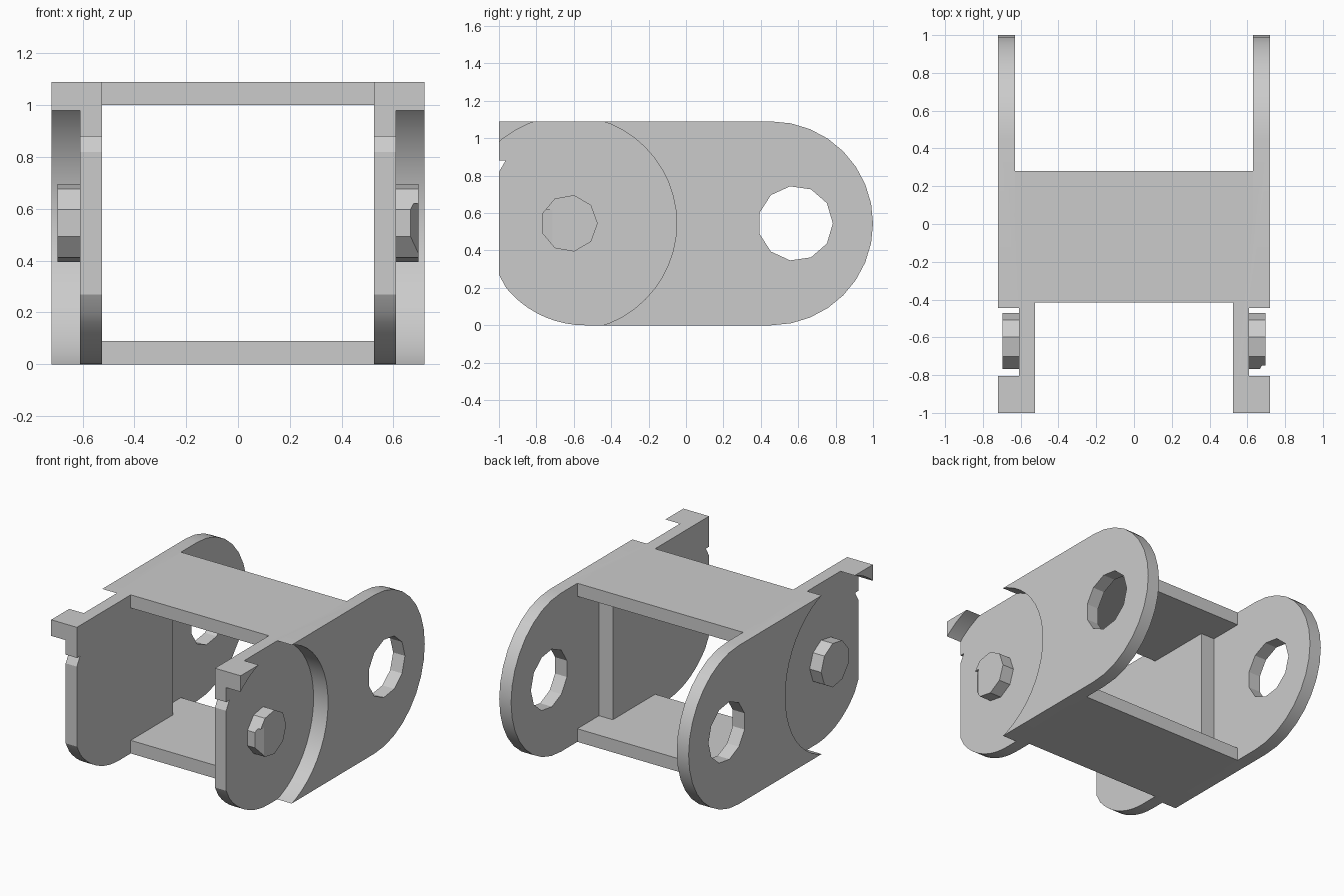
import bpy
import bmesh
from math import sin, cos, pi, radians
from mathutils import Vector

cube = bpy.data.objects.get("Cube")
if cube:
    bpy.data.objects.remove(cube)

HEIGHT = 1.09
MID = HEIGHT / 2
PEG_Y = -0.625

grey = bpy.data.materials.new("plain grey")
grey.use_nodes = True
colour = (0.6, 0.6, 0.6, 1)
grey.diffuse_color = colour
grey.node_tree.nodes["Principled BSDF"].inputs["Base Color"].default_value = colour


def arc(y, r, start, end, steps):
    """Points of an arc in the side plane, angles in degrees."""
    angles = [radians(start + (end - start) * i / steps) for i in range(steps + 1)]
    return [(y + r * cos(a), MID + r * sin(a)) for a in angles]


def ring(y, r, sides):
    return arc(y, r, 0, 360, sides)[:-1]


def prism(name, points, low, high, axis="x"):
    """Extrude a closed outline along x (points are y, z) or z (points are x, y)."""
    place = (lambda p, d: Vector((d, *p))) if axis == "x" else (lambda p, d: Vector((*p, d)))
    bm = bmesh.new()
    face = bm.faces.new([bm.verts.new(place(p, low)) for p in points])
    out = bmesh.ops.extrude_face_region(bm, geom=[face])
    verts = [v for v in out["geom"] if isinstance(v, bmesh.types.BMVert)]
    shift = place((0, 0), high - low)
    bmesh.ops.translate(bm, verts=verts, vec=shift)
    bmesh.ops.recalc_face_normals(bm, faces=bm.faces)
    mesh = bpy.data.meshes.new(name)
    bm.to_mesh(mesh)
    bm.free()
    mesh.materials.append(grey)
    obj = bpy.data.objects.new(name, mesh)
    bpy.context.collection.objects.link(obj)
    return obj


def cut(obj, cutters):
    """Subtract the cutters, bake the result and drop the cutters."""
    for c in cutters:
        c.hide_render = True
        mod = obj.modifiers.new("cut", "BOOLEAN")
        mod.operation = "DIFFERENCE"
        mod.solver = "EXACT"
        mod.object = c
    graph = bpy.context.evaluated_depsgraph_get()
    mesh = bpy.data.meshes.new_from_object(obj.evaluated_get(graph))
    obj.modifiers.clear()
    obj.data = mesh
    for c in cutters:
        bpy.data.objects.remove(c)


def smooth(obj):
    bpy.ops.object.select_all(action="DESELECT")
    obj.select_set(True)
    bpy.context.view_layer.objects.active = obj
    bpy.ops.object.shade_smooth_by_angle(angle=radians(25))


# Side walls: rounded outline with a square hook at the top front
front_y, rear_y, r = -0.54, 0.455, MID
lower = [p for p in arc(front_y, r, 270, 180, 16) if p[0] > -0.99]
upper = [p for p in arc(front_y, r, 180, 90, 16) if -0.99 < p[0] < -0.97]
outline = arc(rear_y, r, 90, -90, 16) + lower
outline += [(-1, 0.27), (-1, 0.82)] + upper
outline += [(-0.965, 0.88), (-1, 0.88), (-1, HEIGHT)]

for side, name in ((1, "left_wall"), (-1, "right_wall")):
    def slab(part, pts, a, b):
        return prism(part, pts, side * a, side * b)

    wall = slab(name, outline, 0.525, 0.72)
    recess = slab("recess_cutter", ring(PEG_Y, 0.575, 48), 0.61, 0.8)
    hole = slab("hole_cutter", ring(0.585, 0.2, 11), 0.4, 0.8)
    step = slab("step_cutter", [(0.045, -0.1), (1.1, -0.1), (1.1, 1.2), (0.045, 1.2)], 0.4, 0.63)
    cut(wall, [recess, hole, step])
    smooth(wall)

    # Pivot pegs; the left one has a small lead-in notch
    peg = slab(name.replace("wall", "peg"), ring(PEG_Y, 0.153, 9), 0.605, 0.697)
    if side == 1:
        notch = prism("notch_cutter", [(0.66, -0.78), (0.71, -0.78), (0.71, -0.69)], 0.35, 0.62, "z")
        cut(peg, [notch])

# Cross plates joining the walls, wider behind the wall step
half = [(0.525, -0.415), (0.525, 0.045), (0.63, 0.045), (0.63, 0.28)]
plate = half + [(-x, y) for x, y in reversed(half)]
prism("bottom_plate", plate, 0, 0.09, "z")
prism("top_plate", plate, 1.0, HEIGHT, "z")
